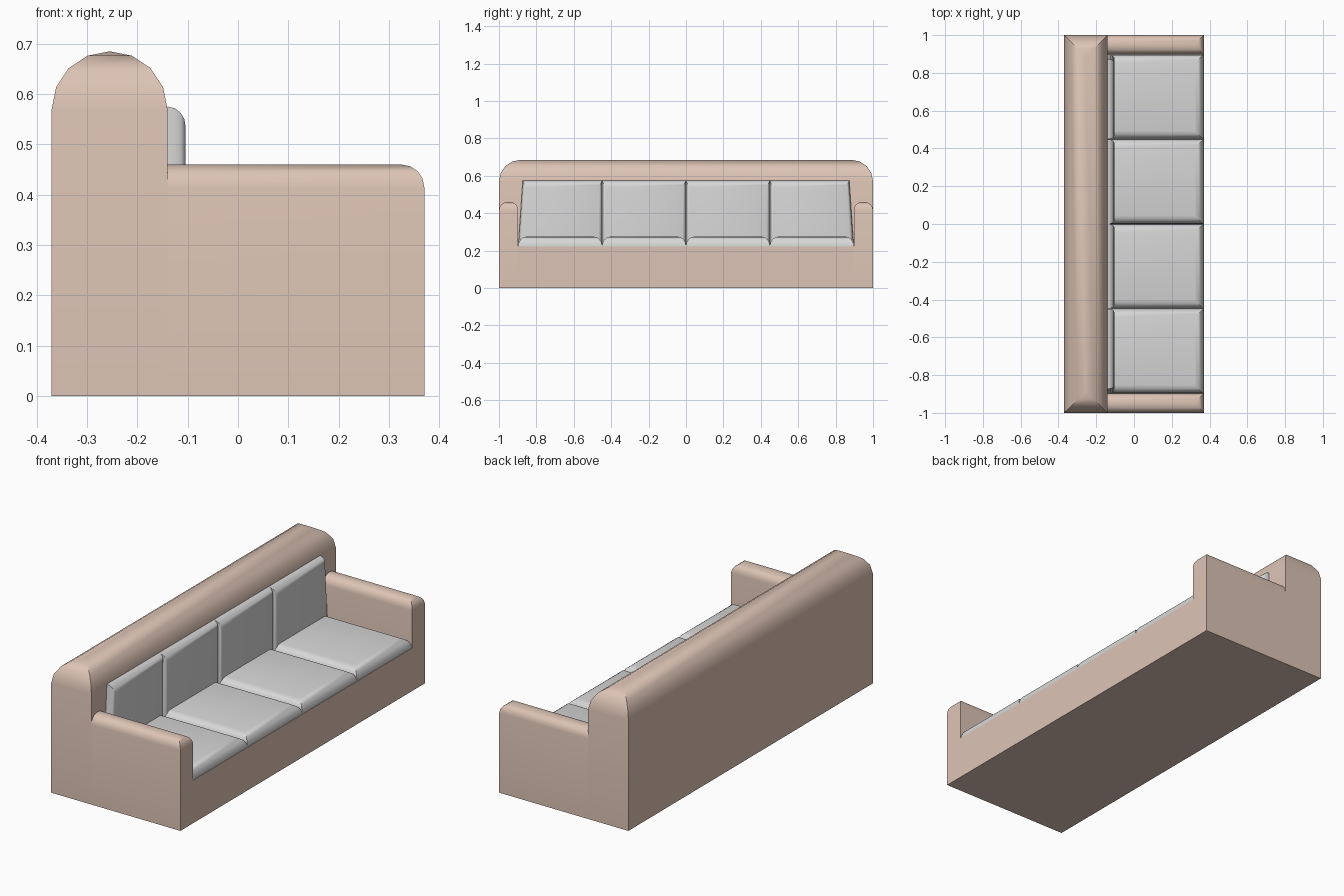
import bpy, bmesh, math

cube = bpy.data.objects.get("Cube")
if cube:
    bpy.data.objects.remove(cube, do_unlink=True)


def material(name, colour):
    mat = bpy.data.materials.new(name)
    mat.use_nodes = True
    mat.diffuse_color = (*colour, 1)
    mat.node_tree.nodes["Principled BSDF"].inputs["Base Color"].default_value = (*colour, 1)
    return mat


fabric = material("dusty pink fabric", (0.72, 0.55, 0.46))
grey = material("light grey fabric", (0.68, 0.68, 0.68))


def rounded_block(name, mat, u, v, h, depth=0, insets=(0, 0, 0, 0), segments=4,
                  place=lambda a, b, c: (a, b, c)):
    """Box over u, v, h whose last face is rounded; insets are u-, u+, v-, v+."""
    bm = bmesh.new()
    rings = []
    heights = [(h[0], 0)]
    for k in range(segments + 1 if depth else 1):
        angle = math.pi / 2 * k / segments
        heights.append((h[1] - depth * (1 - math.sin(angle)), 1 - math.cos(angle)))
    for z, t in heights:
        u0, u1 = u[0] + insets[0] * t, u[1] - insets[1] * t
        v0, v1 = v[0] + insets[2] * t, v[1] - insets[3] * t
        rings.append([bm.verts.new(place(a, b, z))
                      for a, b in ((u0, v0), (u1, v0), (u1, v1), (u0, v1))])
    bm.faces.new(rings[0])
    bm.faces.new(rings[-1])
    for low, high in zip(rings, rings[1:]):
        for i in range(4):
            j = (i + 1) % 4
            bm.faces.new((low[i], low[j], high[j], high[i]))
    bmesh.ops.remove_doubles(bm, verts=bm.verts, dist=0.0005)
    bmesh.ops.recalc_face_normals(bm, faces=bm.faces)
    mesh = bpy.data.meshes.new(name)
    bm.to_mesh(mesh)
    bm.free()
    mesh.materials.append(mat)
    obj = bpy.data.objects.new(name, mesh)
    bpy.context.collection.objects.link(obj)
    bpy.ops.object.select_all(action="DESELECT")
    obj.select_set(True)
    bpy.context.view_layer.objects.active = obj
    bpy.ops.object.shade_smooth_by_angle(angle=math.radians(35))
    return obj


BACK, JOIN, FRONT = -0.37, -0.14, 0.37
INNER, SEAT = 0.897, 0.222

# Backrest with a fully rounded, mitred top
r = (JOIN - BACK) / 2
rounded_block("backrest", fabric, (BACK, JOIN), (-1, 1), (0, 0.685), r, (r,) * 4)

# Base between the arms
rounded_block("base", fabric, (JOIN, FRONT), (-INNER, INNER), (0, SEAT))

# Arms
for name, y in (("right_arm", (-1, -INNER)), ("left_arm", (INNER, 1))):
    rounded_block(name, fabric, (JOIN, FRONT), y, (0, 0.46), 0.045,
                  (0, 0.045, 0.045, 0.045))

# Seat and back cushions
width = INNER / 2
for i in range(4):
    y0 = -INNER + i * width
    y1 = y0 + width
    rounded_block(f"seat_cushion_{i + 1}", grey, (JOIN, FRONT - 0.003), (y0, y1),
                  (SEAT, 0.275), 0.05, (0, 0.045, 0.045, 0.045))
    cushion = rounded_block(f"back_cushion_{i + 1}", grey, (y0, y1), (SEAT, 0.575),
                            (JOIN, -0.104), 0.035, (0.018, 0.018, 0, 0.04),
                            place=lambda a, b, c: (c, a, b))
    # The outer cushions lean in slightly toward the top
    for vert in cushion.data.vertices:
        rise = (vert.co.z - SEAT) / 0.353
        if abs(vert.co.y) > INNER - 0.05:
            vert.co.y -= math.copysign(0.024 * rise, vert.co.y)
